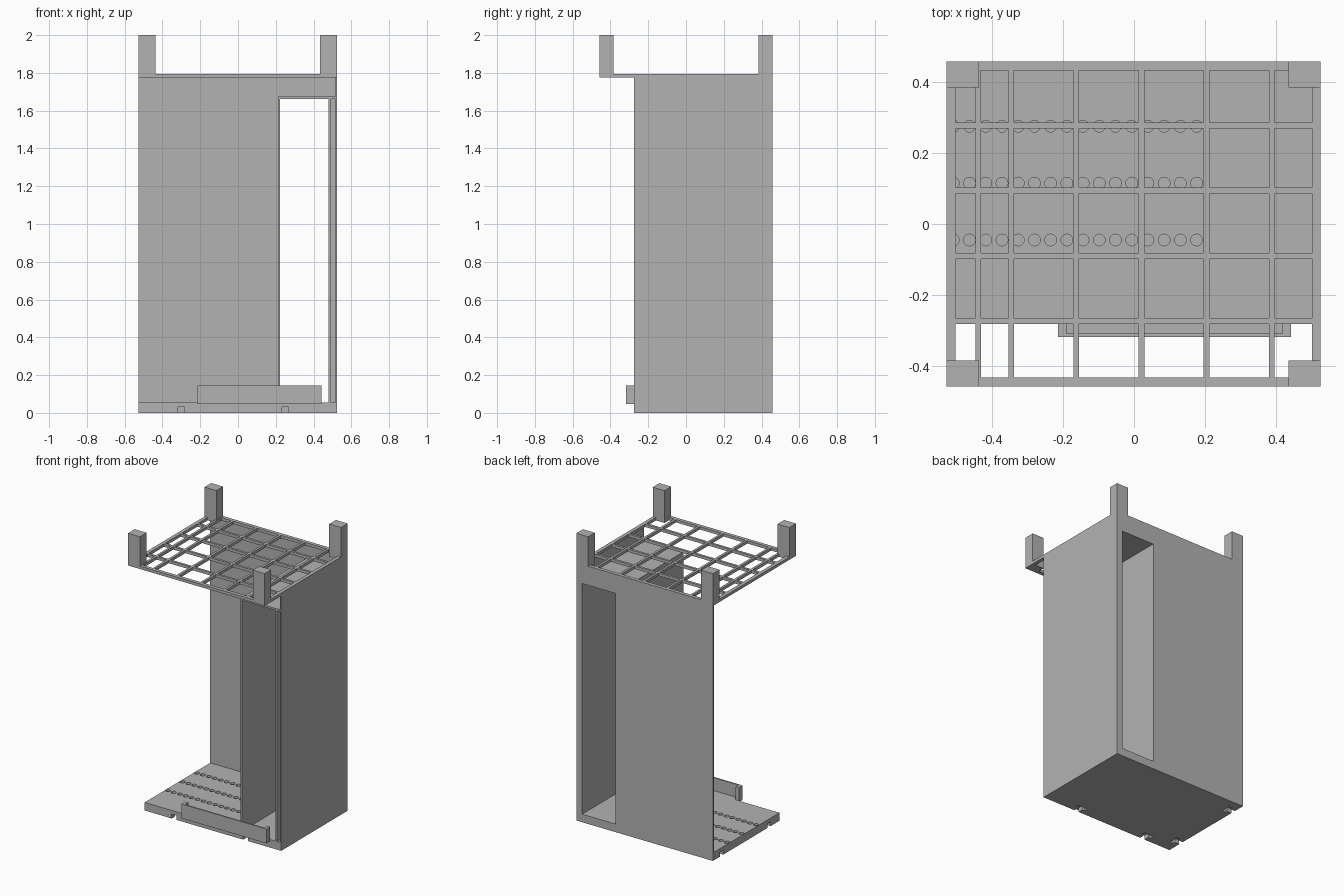
import bpy, bmesh
from mathutils import Matrix, Vector

cube = bpy.data.objects.get("Cube")
if cube:
    bpy.data.objects.remove(cube, do_unlink=True)

grey = bpy.data.materials.new("plain grey")
grey.use_nodes = True
colour = (0.45, 0.45, 0.45, 1)
grey.diffuse_color = colour
grey.node_tree.nodes["Principled BSDF"].inputs["Base Color"].default_value = colour

# Overall limits
LEFT, RIGHT = -0.527, 0.525
FRONT, BACK = -0.275, 0.457
GRID_FRONT = -0.457
FLOOR, GRID_LOW, GRID_TOP = 0.056, 1.775, 1.795


def add_box(bm, x0, x1, y0, y1, z0, z1):
    size = Vector((x1 - x0, y1 - y0, z1 - z0))
    mid = Vector((x0 + x1, y0 + y1, z0 + z1)) / 2
    bmesh.ops.create_cube(bm, size=1, matrix=Matrix.Translation(mid) @ Matrix.Diagonal(size.to_4d()))


def make(name, bm):
    mesh = bpy.data.meshes.new(name)
    bm.to_mesh(mesh)
    bm.free()
    mesh.materials.append(grey)
    ob = bpy.data.objects.new(name, mesh)
    bpy.context.collection.objects.link(ob)
    return ob


def boxes(name, *items):
    bm = bmesh.new()
    for item in items:
        add_box(bm, *item)
    return make(name, bm)


def cut(ob, cutter):
    """Subtract the cutter, bake the result and drop the cutter."""
    cutter.hide_render = True
    mod = ob.modifiers.new("cut", "BOOLEAN")
    mod.object = cutter
    mod.operation = "DIFFERENCE"
    mod.solver = "EXACT"
    mod.use_self = True
    graph = bpy.context.evaluated_depsgraph_get()
    baked = bpy.data.meshes.new_from_object(ob.evaluated_get(graph))
    ob.modifiers.clear()
    ob.data = baked
    bpy.data.objects.remove(cutter, do_unlink=True)


# Floor with rows of round pockets on top
floor = boxes("floor", (LEFT, RIGHT, FRONT, BACK, 0, FLOOR))
bm = bmesh.new()
for y in (-0.045, 0.115, 0.275):
    for i in range(16):
        spot = Matrix.Translation((0.176 - i * 0.0456, y, 0.06))
        bmesh.ops.create_cone(bm, cap_ends=True, segments=20, radius1=0.0165,
                              radius2=0.0165, depth=0.04, matrix=spot)
cut(floor, make("pocket_cutter", bm))

# T-shaped slots under the front and right edges
bm = bmesh.new()
for x in (-0.3, 0.25):
    add_box(bm, x - 0.018, x + 0.018, FRONT - 0.02, FRONT + 0.045, -0.02, 0.03)
    add_box(bm, x - 0.036, x + 0.036, FRONT + 0.035, FRONT + 0.065, -0.02, 0.03)
for y in (-0.16, 0.36):
    add_box(bm, LEFT - 0.02, LEFT + 0.045, y - 0.018, y + 0.018, -0.02, 0.03)
    add_box(bm, LEFT + 0.035, LEFT + 0.065, y - 0.036, y + 0.036, -0.02, 0.03)
cut(floor, make("slot_cutter", bm))

# Back wall with a tall window
back = boxes("back_wall", (LEFT, RIGHT, BACK - 0.01, BACK, 0, GRID_TOP))
cut(back, boxes("window_cutter", (0.222, 0.48, BACK - 0.05, BACK + 0.05, FLOOR, 1.662)))

boxes("left_wall", (0.516, RIGHT, FRONT, BACK, 0, GRID_TOP))

# Tall compartment in front of the window
boxes("compartment",
      (0.211, 0.222, FRONT, BACK - 0.005, FLOOR - 0.01, 1.676),
      (0.48, 0.492, FRONT, BACK - 0.005, FLOOR - 0.01, 1.67),
      (0.211, 0.518, FRONT, BACK - 0.005, 1.663, 1.676))

# Shallow trough on the front edge
boxes("front_trough",
      (-0.214, 0.441, -0.318, -0.308, 0.046, 0.146),
      (-0.214, 0.441, -0.318, FRONT + 0.002, 0.046, FLOOR),
      (-0.214, -0.19, -0.318, FRONT, 0.046, 0.146),
      (0.417, 0.441, -0.318, FRONT, 0.046, 0.146))

# Open top grid: outer frame and crossing bars
bm = bmesh.new()
rim = 0.025
for x0, x1 in ((LEFT, LEFT + rim), (RIGHT - rim, RIGHT)):
    add_box(bm, x0, x1, GRID_FRONT, BACK, GRID_LOW, GRID_TOP)
for y0, y1 in ((GRID_FRONT, GRID_FRONT + rim), (BACK - rim, BACK)):
    add_box(bm, LEFT, RIGHT, y0, y1, GRID_LOW, GRID_TOP)
half = 0.008
for x in (-0.438, -0.345, -0.162, 0.021, 0.204, 0.387):
    add_box(bm, x - half, x + half, GRID_FRONT, BACK, GRID_LOW, GRID_TOP)
for y in (-0.273, -0.09, 0.094, 0.277):
    add_box(bm, LEFT, RIGHT, y - half, y + half, GRID_LOW, GRID_TOP)
make("top_grid", bm)

# Corner posts
bm = bmesh.new()
for x0, x1 in ((LEFT, LEFT + 0.091), (RIGHT - 0.091, RIGHT)):
    for y0, y1 in ((GRID_FRONT, GRID_FRONT + 0.073), (BACK - 0.073, BACK)):
        add_box(bm, x0, x1, y0, y1, GRID_LOW, 2)
make("corner_posts", bm)
